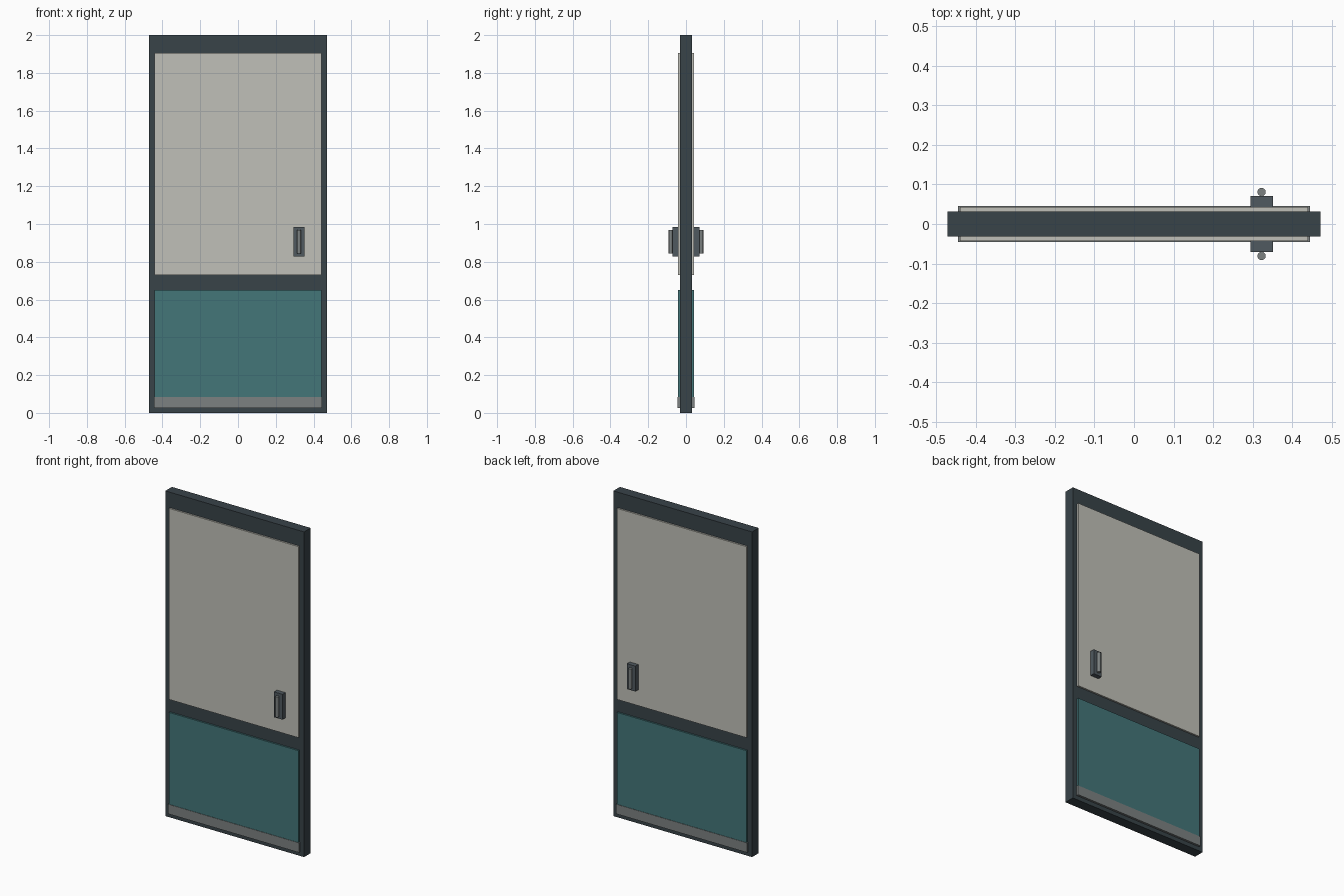
import bpy, bmesh
from mathutils import Matrix

if "Cube" in bpy.data.objects:
    bpy.data.objects.remove(bpy.data.objects["Cube"])


def material(name, rgb):
    m = bpy.data.materials.new(name)
    m.diffuse_color = (*rgb, 1)
    m.use_nodes = True
    m.node_tree.nodes["Principled BSDF"].inputs["Base Color"].default_value = m.diffuse_color
    return m


DARK = material("dark_slate", (0.04, 0.056, 0.066))
CREAM = material("warm_grey", (0.53, 0.53, 0.48))
TEAL = material("teal", (0.056, 0.18, 0.19))
STEEL = material("steel", (0.2, 0.22, 0.22))
GUN = material("gunmetal", (0.08, 0.1, 0.115))


def finish(name, bm, mat):
    me = bpy.data.meshes.new(name)
    bm.to_mesh(me)
    bm.free()
    me.materials.append(mat)
    ob = bpy.data.objects.new(name, me)
    bpy.context.collection.objects.link(ob)
    return ob


def box(name, x, y, z, mat):
    """Box from (min, max) pairs on each axis."""
    bm = bmesh.new()
    size = [b - a for a, b in (x, y, z)]
    mid = [(a + b) / 2 for a, b in (x, y, z)]
    bmesh.ops.create_cube(bm, size=1, matrix=Matrix.Translation(mid) @ Matrix.Diagonal((*size, 1)))
    return finish(name, bm, mat)


def rod(name, x, y, z, r, mat):
    """Upright round bar between two heights."""
    bm = bmesh.new()
    bmesh.ops.create_cone(bm, cap_ends=True, segments=20, radius1=r, radius2=r,
                          depth=z[1] - z[0],
                          matrix=Matrix.Translation((x, y, sum(z) / 2)))
    for f in bm.faces:
        f.smooth = len(f.verts) == 4
    for e in bm.edges:
        e.smooth = all(f.smooth for f in e.link_faces)
    return finish(name, bm, mat)


# Door slab
T = 0.032
box("door_slab", (-0.472, 0.472), (-T, T), (0, 2), DARK)

# Facing panels, kick plate and pull handle on both sides
for side, s in (("front", -1), ("back", 1)):
    def span(a, b):
        return tuple(sorted((s * a, s * b)))

    box(f"upper_panel_{side}", (-0.441, 0.441), span(T - 0.004, 0.0425), (0.73, 1.905), CREAM)
    box(f"lower_panel_{side}", (-0.441, 0.441), span(T - 0.004, 0.0425), (0.085, 0.65), TEAL)
    box(f"kick_plate_{side}", (-0.446, 0.446), span(T - 0.004, 0.045), (0.026, 0.085), STEEL)
    box(f"handle_plate_{side}", (0.295, 0.352), span(0.04, 0.071), (0.828, 0.984), GUN)
    rod(f"handle_bar_{side}", 0.323, s * 0.081, (0.843, 0.967), 0.0105, STEEL)
